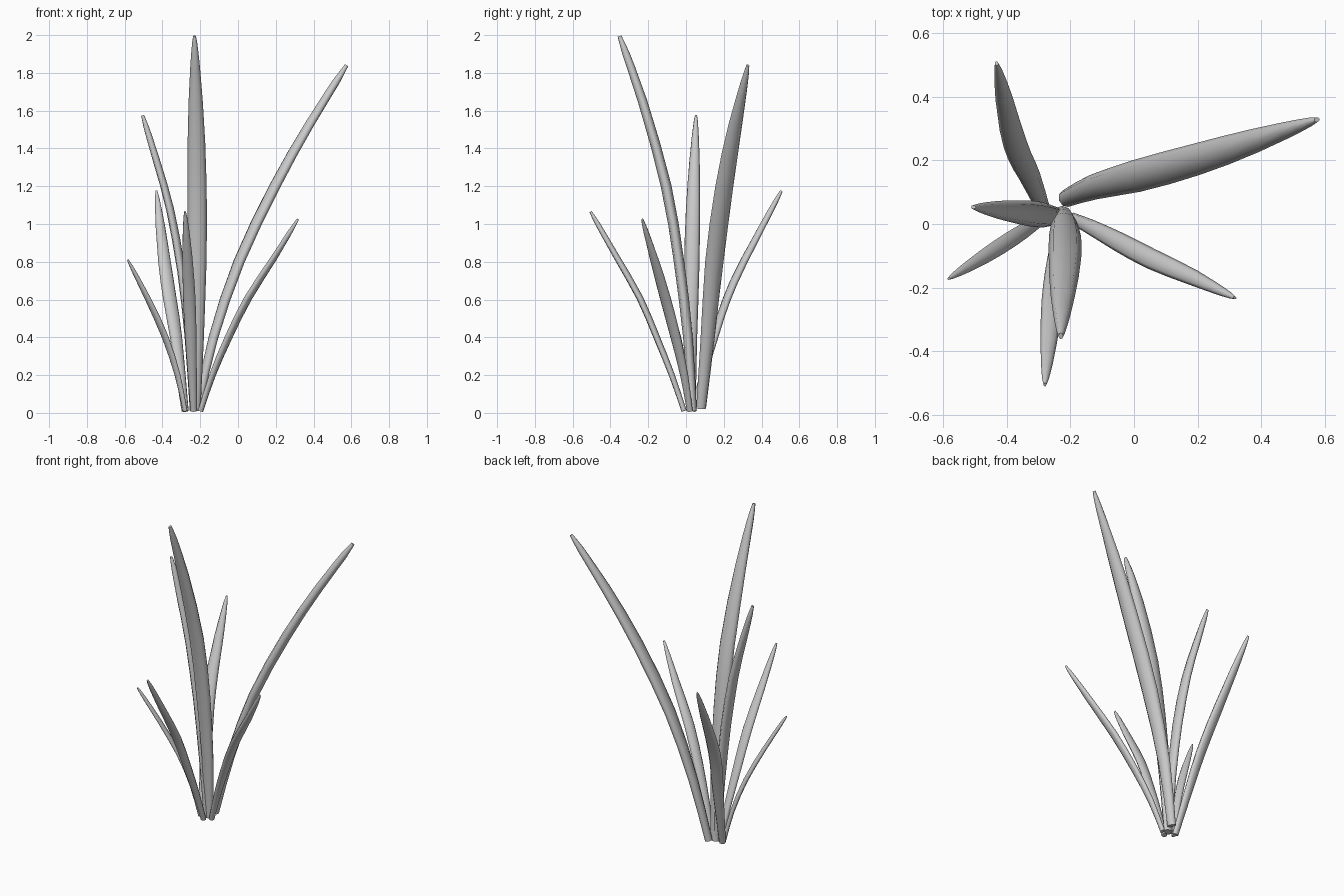
import bpy, bmesh, math
from mathutils import Vector
from mathutils.geometry import interpolate_bezier

if "Cube" in bpy.data.objects:
    bpy.data.objects.remove(bpy.data.objects["Cube"])

SIDES = 8
# (fraction of length, fraction of full width) for the flat and the edge-on outline
WIDTH = [(0, .52), (.2, .76), (.4, .97), (.55, 1), (.7, .9), (.83, .7), (.93, .45), (.98, .27), (1, .14)]
DEPTH = [(0, .42), (.3, .52), (.6, .54), (.85, .46), (.95, .38), (1, .2)]


def lookup(table, t):
    for (a, va), (b, vb) in zip(table, table[1:]):
        if t <= b:
            return va + (vb - va) * (t - a) / (b - a)
    return table[-1][1]


def smooth_path(points):
    """Smooth curve through the points, two steps per span."""
    p = [Vector(q) for q in points]
    ends = [2 * p[0] - p[1]] + p + [2 * p[-1] - p[-2]]
    path = [p[0]]
    for i in range(1, len(ends) - 2):
        h0 = ends[i] + (ends[i + 1] - ends[i - 1]) / 6
        h1 = ends[i + 1] - (ends[i + 2] - ends[i]) / 6
        path += interpolate_bezier(ends[i], h0, h1, ends[i + 1], 3)[1:]
    # extra stations so the tip rounds off
    path[-1:-1] = [path[-2].lerp(path[-1], f) for f in (.45, .8)]
    return path


def leaf_blade(name, width, points):
    path = smooth_path(points)
    lean = path[-1] - path[0]
    across = Vector((-lean.y, lean.x, 0)).normalized()
    lengths = [0.0]
    for a, b in zip(path, path[1:]):
        lengths.append(lengths[-1] + (b - a).length)
    bm = bmesh.new()
    rings = []
    for i, c in enumerate(path):
        t = lengths[i] / lengths[-1]
        tangent = (path[min(i + 1, len(path) - 1)] - path[max(i - 1, 0)]).normalized()
        normal = across.cross(tangent).normalized()
        w = width * lookup(WIDTH, t) / 2
        d = width * lookup(DEPTH, t) / 2
        rings.append([bm.verts.new(c + across * w * math.cos(k * math.tau / SIDES)
                                   + normal * d * math.sin(k * math.tau / SIDES))
                      for k in range(SIDES)])
    for r, s in zip(rings, rings[1:]):
        for k in range(SIDES):
            n = (k + 1) % SIDES
            bm.faces.new((r[k], r[n], s[n], s[k]))
    bm.faces.new(rings[0][::-1])
    bm.faces.new(rings[-1])
    bmesh.ops.recalc_face_normals(bm, faces=bm.faces)
    mesh = bpy.data.meshes.new(name)
    bm.to_mesh(mesh)
    bm.free()
    obj = bpy.data.objects.new(name, mesh)
    bpy.context.collection.objects.link(obj)
    bpy.context.view_layer.objects.active = obj
    obj.select_set(True)
    bpy.ops.object.shade_smooth_by_angle(angle=math.radians(75))
    obj.select_set(False)


# tall blades
leaf_blade("tall_front_blade", .105, [(-.226, .035, .01), (-.22, .01, .4), (-.217, -.037, .8),
                                      (-.217, -.105, 1.2), (-.224, -.23, 1.65), (-.23, -.352, 1.995)])
leaf_blade("tall_right_blade", .105, [(-.215, .08, .025), (-.13, .115, .4), (.005, .15, .8),
                                      (.195, .203, 1.2), (.38, .262, 1.53), (.575, .328, 1.84)])
leaf_blade("middle_left_blade", .082, [(-.238, .03, .01), (-.262, .026, .4), (-.3, .03, .75),
                                       (-.36, .037, 1.08), (-.43, .045, 1.33), (-.505, .053, 1.575)])
# short blades
leaf_blade("short_back_blade", .076, [(-.28, .035, .01), (-.328, .15, .4), (-.36, .215, .6),
                                      (-.389, .305, .8), (-.432, .505, 1.175)])
leaf_blade("short_left_blade", .052, [(-.28, .02, .01), (-.32, -.005, .2), (-.385, -.047, .4),
                                      (-.475, -.105, .6), (-.583, -.172, .81)])
leaf_blade("short_right_blade", .066, [(-.198, .02, .01), (-.135, -.01, .2), (-.05, -.055, .4),
                                       (.055, -.11, .61), (.19, -.17, .82), (.317, -.232, 1.025)])
leaf_blade("short_front_blade", .066, [(-.235, -.01, .01), (-.242, -.075, .2), (-.25, -.155, .4),
                                       (-.258, -.245, .61), (-.268, -.37, .83), (-.28, -.505, 1.065)])
